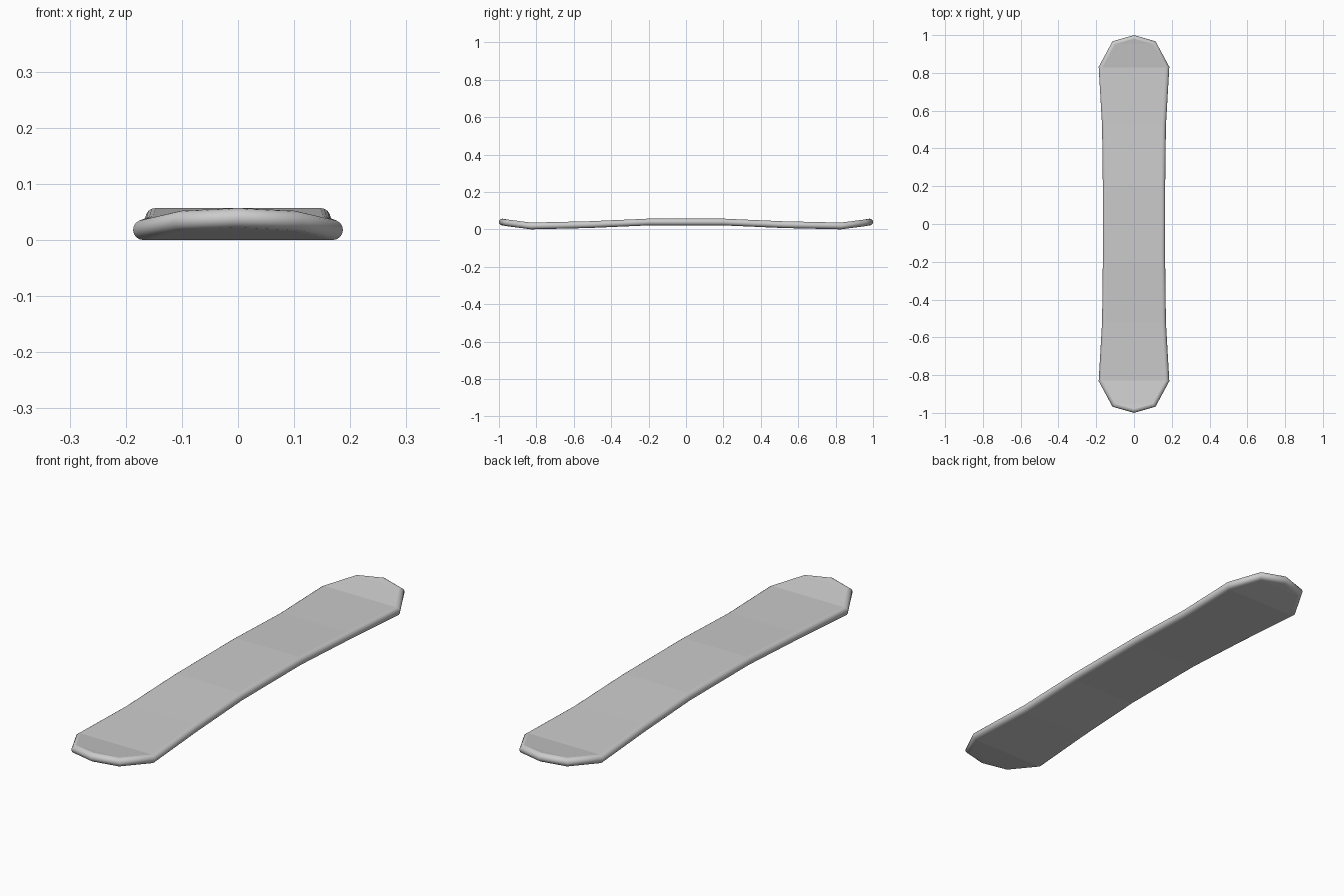
import bpy, bmesh, math
from mathutils import Vector

if "Cube" in bpy.data.objects:
    bpy.data.objects.remove(bpy.data.objects["Cube"])

R = 0.018      # half thickness, also the edge radius
STEPS = 8      # segments around the rounded edge

# One quarter of the outline from tip to waist: half width, y, mid height
tip = (0.0, 1.0, 0.039)
side = [(0.114, 0.967, 0.034), (0.187, 0.832, 0.018),
        (0.169, 0.52, 0.025), (0.165, 0.2, 0.039)]

# Mirror the quarter into the whole closed outline (counter-clockwise from nose tip)
left = [(-x, y, z) for x, y, z in side]
left += [(x, -y, z) for x, y, z in reversed(left)]
right = [(-x, y, z) for x, y, z in reversed(left)]
outline = [tip] + left + [(0.0, -1.0, tip[2])] + right
n = len(outline)


def miter(i):
    """Inward offset direction at an outline corner."""
    p, q, r = (Vector(outline[j % n][:2]) for j in (i - 1, i, i + 1))
    a, b = (q - p).normalized(), (r - q).normalized()
    na, nb = Vector((-a.y, a.x)), Vector((-b.y, b.x))
    return (na + nb) / (1 + na.dot(nb))


# Half-round edge swept around the outline
bm = bmesh.new()
rings = []
for k in range(STEPS + 1):
    ang = math.pi * (k / STEPS - 0.5)
    ring = []
    for i, (x, y, z) in enumerate(outline):
        d = miter(i) * R * (1 - math.cos(ang))
        ring.append(bm.verts.new((x + d.x, y + d.y, z + R * math.sin(ang))))
    rings.append(ring)
for lo, hi in zip(rings, rings[1:]):
    for i in range(n):
        j = (i + 1) % n
        bm.faces.new((lo[i], lo[j], hi[j], hi[i])).smooth = True

# Flat strips across the deck and the base
half = n // 2
for ring in (rings[0], rings[-1]):
    for i in range(half):
        strip = [ring[i], ring[i + 1], ring[(n - i - 1) % n], ring[(n - i) % n]]
        bm.faces.new(list(dict.fromkeys(strip)))
bmesh.ops.recalc_face_normals(bm, faces=bm.faces)

mesh = bpy.data.meshes.new("snowboard_deck")
bm.to_mesh(mesh)
bm.free()
deck = bpy.data.objects.new("snowboard_deck", mesh)
bpy.context.collection.objects.link(deck)
